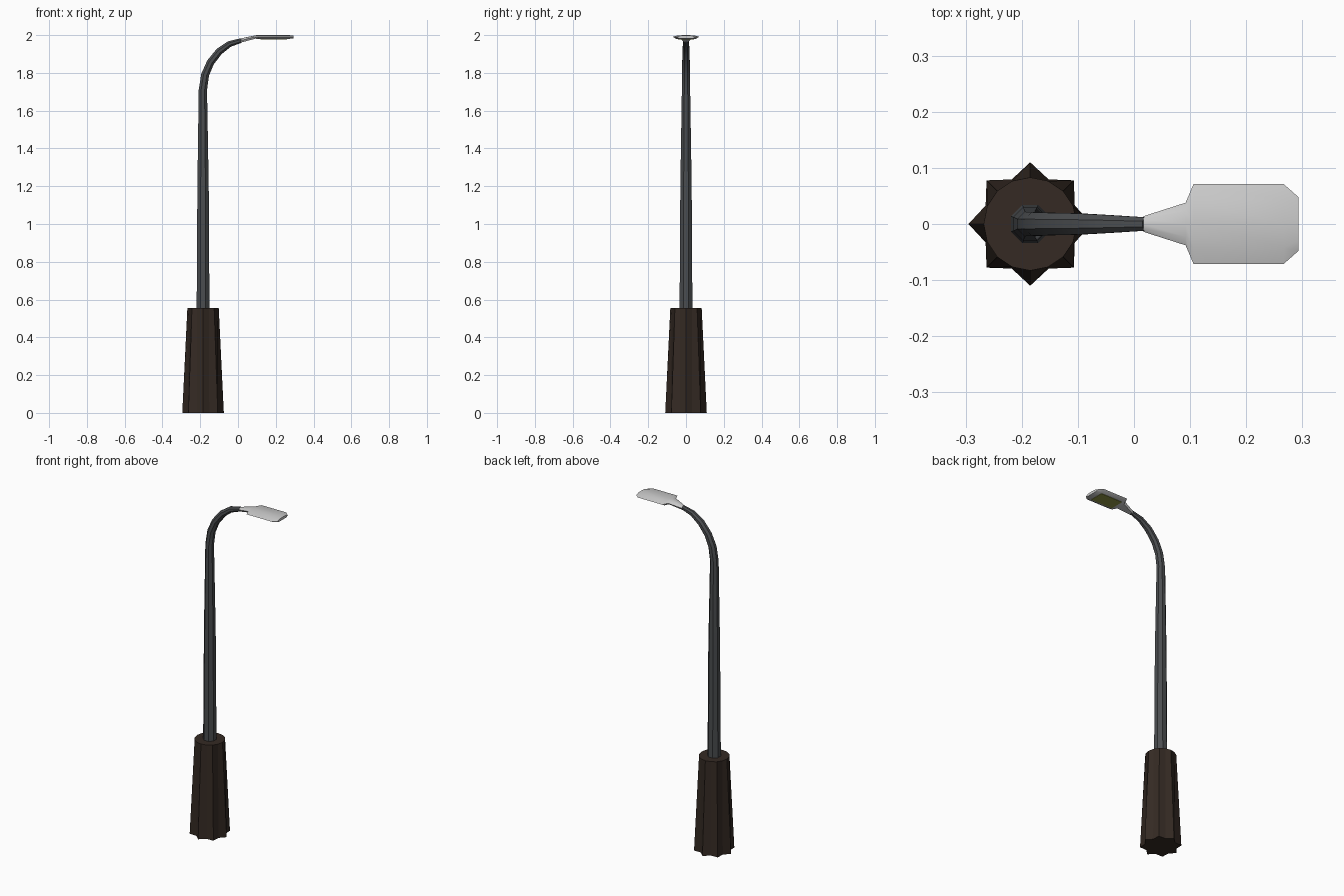
import bpy, bmesh, math
from mathutils import Vector

if "Cube" in bpy.data.objects:
    bpy.data.objects.remove(bpy.data.objects["Cube"])

CX = -0.185  # pole axis


def material(name, rgb):
    m = bpy.data.materials.new(name)
    m.diffuse_color = (*rgb, 1)
    m.use_nodes = True
    m.node_tree.nodes["Principled BSDF"].inputs["Base Color"].default_value = m.diffuse_color
    return m


def loft(name, rings, mat=None, smooth=None):
    """Skin a list of equal-length vertex rings and cap both ends."""
    bm = bmesh.new()
    loops = [[bm.verts.new(p) for p in r] for r in rings]
    for a, b in zip(loops, loops[1:]):
        for i in range(len(a)):
            j = (i + 1) % len(a)
            bm.faces.new((a[i], a[j], b[j], b[i]))
    bm.faces.new(loops[0])
    bm.faces.new(loops[-1])
    bmesh.ops.recalc_face_normals(bm, faces=bm.faces)
    me = bpy.data.meshes.new(name)
    bm.to_mesh(me)
    bm.free()
    ob = bpy.data.objects.new(name, me)
    bpy.context.collection.objects.link(ob)
    if mat:
        me.materials.append(mat)
    if smooth:
        bpy.ops.object.select_all(action='DESELECT')
        ob.select_set(True)
        bpy.context.view_layer.objects.active = ob
        bpy.ops.object.shade_smooth_by_angle(angle=math.radians(smooth))
    return ob


brown = material("base_brown", (0.035, 0.023, 0.017))
dark = material("pole_grey", (0.07, 0.075, 0.08))
olive = material("lens_yellow", (0.28, 0.30, 0.06))


# Base: eight-pointed star at the ground, closing to a near octagon on top
def star(outer, inner, z):
    return [(CX + r * math.cos(k * math.pi / 8), r * math.sin(k * math.pi / 8), z)
            for k in range(16) for r in [inner if k % 2 else outer]]


loft("base", [star(0.11, 0.086, 0), star(0.083, 0.083, 0.555)], brown)

# Pole: tapering octagonal tube swept along the bent arm (x, z, radius)
path = [(CX, 0.54, 0.034), (CX, 1.2, 0.030), (-0.186, 1.71, 0.022),
        (-0.174, 1.79, 0.021), (-0.146, 1.855, 0.020), (-0.10, 1.913, 0.019),
        (-0.045, 1.953, 0.016), (0.019, 1.972, 0.012)]
rings = []
for i, (x, z, r) in enumerate(path):
    a, b = path[max(i - 1, 0)], path[min(i + 1, len(path) - 1)]
    t = Vector((b[0] - a[0], 0, b[1] - a[1])).normalized()
    side = Vector((0, 1, 0))
    up = side.cross(t)
    rings.append([Vector((x, 0, z)) + r / math.cos(math.pi / 8) *
                  (side * math.cos(q) + up * math.sin(q))
                  for q in [(k + 0.5) * math.pi / 4 for k in range(8)]])
loft("pole", rings, dark, 30)


# Lamp head: neck flaring into a shallow domed housing
# stations: x, half width, bottom z, rim z, top z
stations = [(0.017, 0.014, 1.961, 1.972, 1.983), (0.092, 0.038, 1.981, 1.991, 1.999),
            (0.106, 0.071, 1.980, 1.991, 2.0), (0.267, 0.071, 1.980, 1.991, 2.0),
            (0.293, 0.048, 1.982, 1.990, 1.998)]
loft("lamp_head", [[(x, w * f, z) for f, z in
                    ((1, zr), (0.6, zt - 0.15 * (zt - zr)), (0, zt),
                     (-0.6, zt - 0.15 * (zt - zr)), (-1, zr), (-0.72, zb), (0.72, zb))]
                   for x, w, zb, zr, zt in stations], None, 40)


# Lens: thin panel on the underside of the head
def panel(z):
    return [(x, y, z) for x, y in ((0.118, -0.042), (0.26, -0.042), (0.26, 0.042), (0.118, 0.042))]


loft("lens", [panel(1.978), panel(1.982)], olive)
